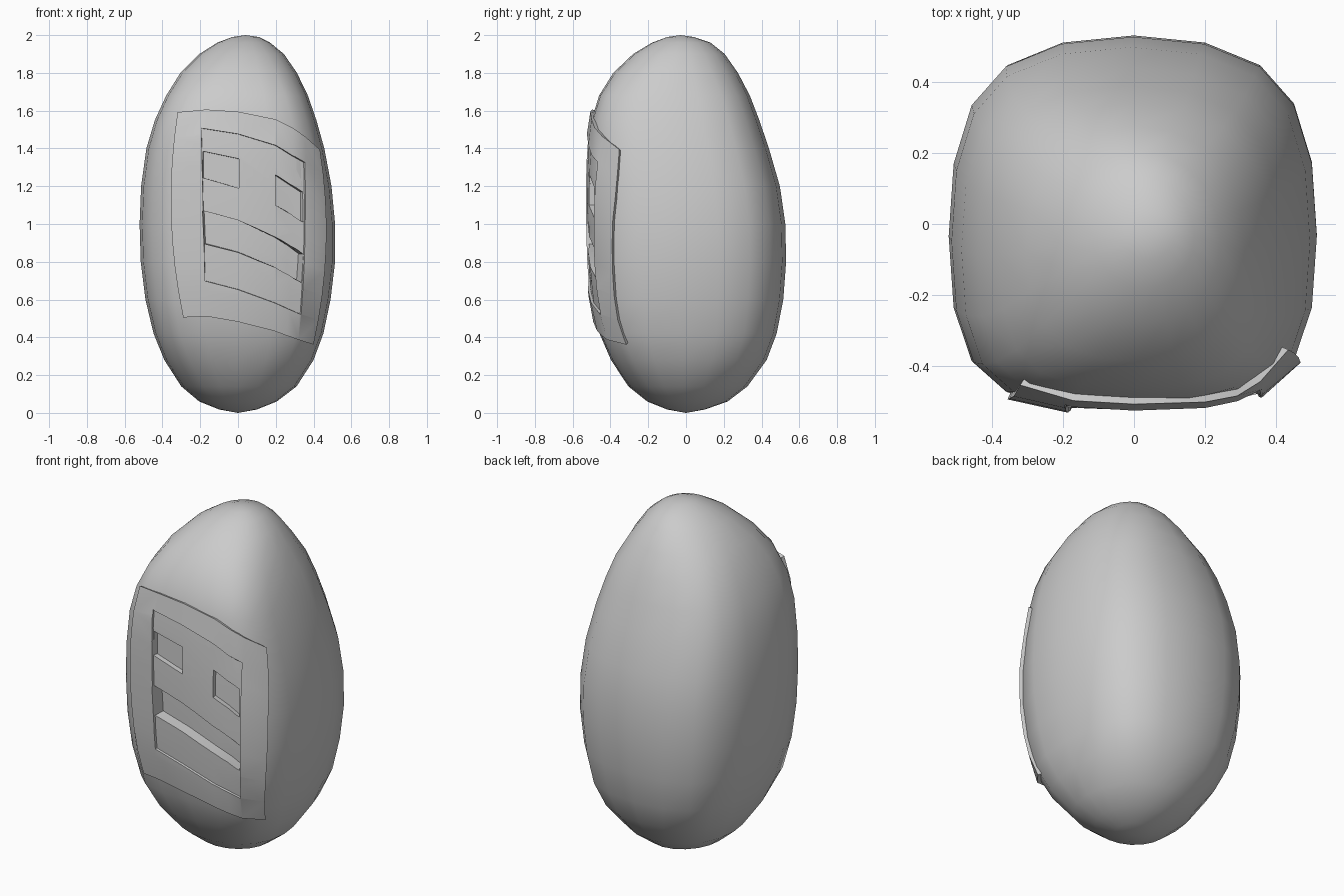
import bpy, bmesh
from math import floor, sin, pi
from mathutils import Vector

if "Cube" in bpy.data.objects:
    bpy.data.objects.remove(bpy.data.objects["Cube"])

# Egg profile: z, x min, x max, y min, y max
RINGS = [
    (.018, -.10, .10, -.10, .10), (.06, -.205, .205, -.205, .22),
    (.14, -.30, .31, -.305, .325), (.28, -.39, .40, -.397, .427),
    (.42, -.447, .452, -.458, .48), (.60, -.49, .49, -.495, .515),
    (.80, -.515, .514, -.511, .53), (1.0, -.521, .514, -.517, .526),
    (1.2, -.513, .495, -.518, .497), (1.4, -.485, .457, -.514, .439),
    (1.55, -.44, .415, -.50, .388), (1.68, -.38, .37, -.46, .338),
    (1.8, -.305, .312, -.385, .275), (1.9, -.205, .243, -.28, .205),
    (1.96, -.11, .17, -.18, .13), (1.99, -.03, .11, -.10, .04)]
# Squared-off sine, 20 steps per turn
QUARTER = [0, .388, .69, .875, .973, 1]


def wave(k, z):
    def at(i):
        i %= 20
        round_part = sin(i * pi / 10)
        s = 1 if i < 10 else -1
        i %= 10
        square = s * QUARTER[i if i <= 5 else 10 - i]
        f = min(max((abs(z - 1) - .65) / .28, 0), 1)     # rounder near the poles
        return square + (round_part - square) * f
    i = floor(k)
    return at(i) + (at(i + 1) - at(i)) * (k - i)


def surf(k, z):
    """Point on the egg; k = 0 faces the front, growing towards +x."""
    n = 0
    while n < len(RINGS) - 2 and z > RINGS[n + 1][0]:
        n += 1
    a, b = RINGS[n], RINGS[n + 1]
    t = (z - a[0]) / (b[0] - a[0])
    x0, x1, y0, y1 = (a[i] + (b[i] - a[i]) * t for i in range(1, 5))
    w = wave(k, z)
    return Vector(((x0 + x1) / 2 + w * (x1 - x0) / 2,
                   (y0 + y1) / 2 - wave(k + 5, z) * (y1 - y0) / 2
                   - .038 * w * w * (x1 - x0), z))       # flanks sit a bit forward


def offset(k, z, d):
    n = (surf(k + .5, z) - surf(k - .5, z)).cross(surf(k, z + .1) - surf(k, z - .1))
    return surf(k, z) + n.normalized() * d


def solve(x, z):
    lo, hi = -3.4, 3.4
    for _ in range(24):
        mid = (lo + hi) / 2
        lo, hi = (mid, hi) if offset(mid, z, .02).x < x else (lo, mid)
    return lo


def finish(name, bm):
    bmesh.ops.recalc_face_normals(bm, faces=bm.faces)
    me = bpy.data.meshes.new(name)
    bm.to_mesh(me)
    bm.free()
    ob = bpy.data.objects.new(name, me)
    bpy.context.collection.objects.link(ob)
    return ob


def slab(name, cols, inner, outer, rows=8):
    """Curved plate on the egg; cols = (x top, z top, x bottom, z bottom, bulge)."""
    bm = bmesh.new()
    layers = [[], []]
    for xt, zt, xb, zb, bulge in cols:
        for layer in layers:
            layer.append([])
        for r in range(rows + 1):
            t = r / rows
            z = zt + (zb - zt) * t
            k = solve(xt + (xb - xt) * t + bulge * 4 * t * (1 - t), z)
            for layer, d in zip(layers, (inner, outer)):
                layer[-1].append(bm.verts.new(offset(k, z, d)))
    nc = len(cols)
    for g in layers:
        for c in range(nc - 1):
            for r in range(rows):
                bm.faces.new((g[c][r], g[c + 1][r], g[c + 1][r + 1], g[c][r + 1]))
    loop = ([(c, 0) for c in range(nc)] + [(nc - 1, r) for r in range(1, rows + 1)]
            + [(c, rows) for c in range(nc - 2, -1, -1)]
            + [(0, r) for r in range(rows - 1, 0, -1)])
    a, b = layers
    for (c, r), (d, s) in zip(loop, loop[1:] + loop[:1]):
        bm.faces.new((a[c][r], a[d][s], b[d][s], b[c][r]))
    return finish(name, bm)


# Egg body
bm = bmesh.new()
rings = [[bm.verts.new(surf(k, ring[0])) for k in range(20)] for ring in RINGS]
for a, b in zip(rings, rings[1:]):
    for i in range(20):
        j = (i + 1) % 20
        bm.faces.new((a[i], a[j], b[j], b[i]))
for ring, pole in ((rings[0], (0, 0, 0)), (rings[-1], (.04, -.03, 2))):
    p = bm.verts.new(pole)
    for i in range(20):
        bm.faces.new((ring[i], ring[(i + 1) % 20], p))
body = finish("egg_body", bm)

# Face plate wrapped around the front
plate = slab("face_plate", [
    (-.32, 1.585, -.29, .51, -.05), (-.17, 1.60, -.165, .515, -.02),
    (0, 1.59, 0, .487, 0), (.2, 1.55, .19, .44, 0), (.29, 1.505, .26, .415, .01),
    (.355, 1.46, .32, .395, .02), (.434, 1.39, .40, .37, .05)], -.02, .02)

# Cutters: recessed panel, two eyes, mouth
panel = slab("panel_cutter", [
    (-.195, 1.505, -.175, .70, 0), (0, 1.475, 0, .655, 0),
    (.2, 1.415, .195, .585, 0), (.29, 1.36, .275, .55, .01),
    (.355, 1.325, .335, .525, .01)], .006, .1)
eyes = [slab("eye_cutter", c, -.024, .1, 3) for c in (
    [(-.188, 1.385, -.188, 1.245, 0), (.005, 1.345, .005, 1.19, 0)],
    [(.2, 1.26, .2, 1.10, 0), (.28, 1.21, .28, 1.055, 0), (.35, 1.17, .35, 1.01, 0)])]
mouth = slab("mouth_cutter", [
    (-.188, 1.07, -.18, .895, 0), (0, 1.02, 0, .85, 0),
    (.2, .93, .2, .77, 0), (.28, .885, .275, .73, 0), (.352, .84, .342, .69, 0)],
    -.06, .1, 3)


def carve(ob, cutters):
    bpy.context.view_layer.objects.active = ob
    for cutter in cutters:
        m = ob.modifiers.new("carve", 'BOOLEAN')
        m.operation, m.solver, m.object = 'DIFFERENCE', 'EXACT', cutter
        bpy.ops.object.modifier_apply(modifier=m.name)


carve(plate, [panel, *eyes, mouth])
carve(body, [*eyes, mouth])
for cutter in [panel, *eyes, mouth]:
    bpy.data.objects.remove(cutter)

# Smooth shading with crisp plate edges
for ob in (body, plate):
    bpy.ops.object.select_all(action='DESELECT')
    ob.select_set(True)
    bpy.context.view_layer.objects.active = ob
    bpy.ops.object.shade_smooth_by_angle(angle=.6)
